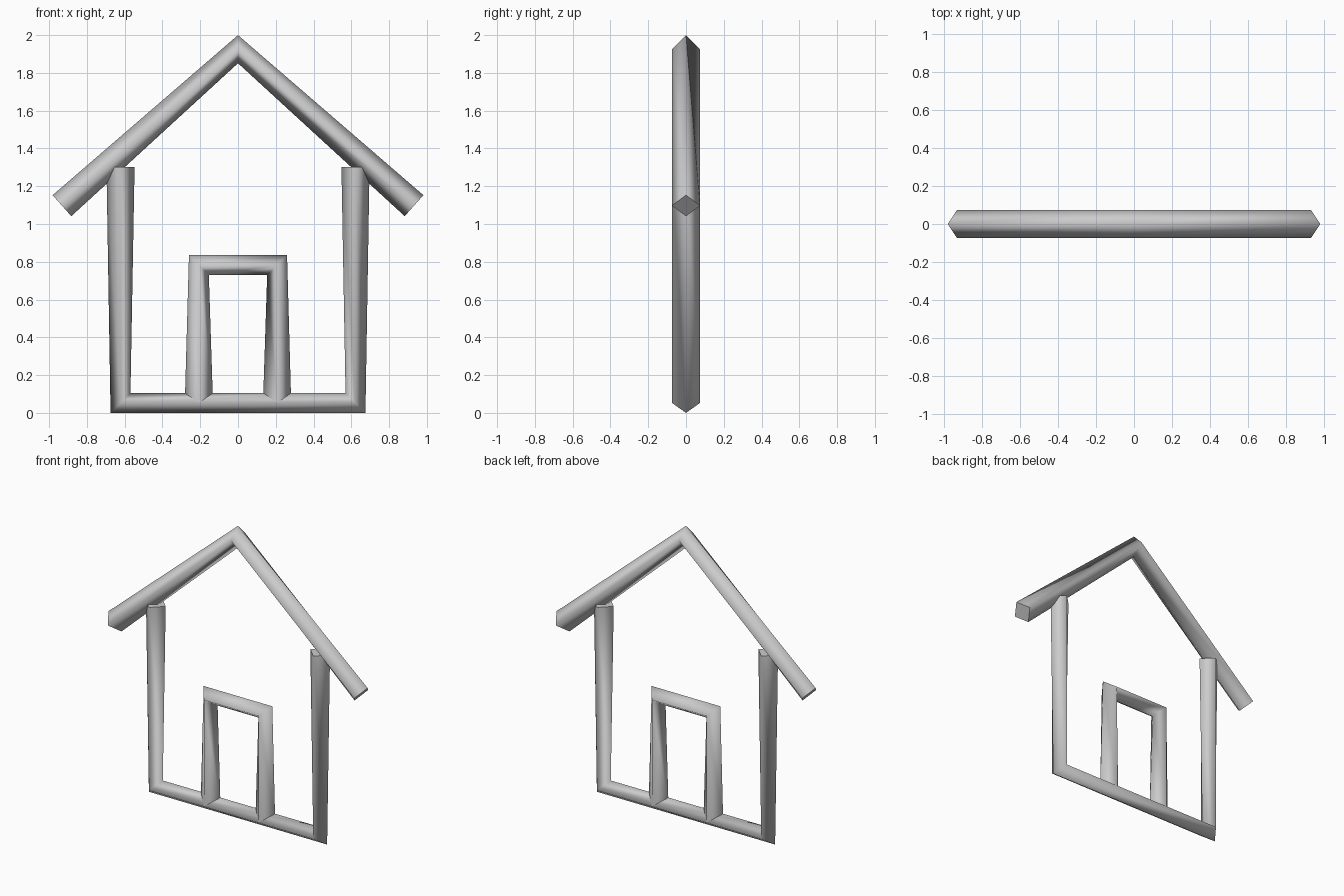
import bpy, bmesh
from mathutils import Vector

if "Cube" in bpy.data.objects:
    bpy.data.objects.remove(bpy.data.objects["Cube"])

RADIUS = 0.0745

gray = bpy.data.materials.new("light_gray")
gray.diffuse_color = (0.6, 0.6, 0.6, 1)
gray.use_nodes = True
gray.node_tree.nodes["Principled BSDF"].inputs["Base Color"].default_value = gray.diffuse_color


def diamond_tube(name, path):
    """Sweep a four-sided diamond section along an (x, z) path."""
    pts = [Vector((x, 0, z)) for x, z in path]
    bm = bmesh.new()
    rings = []
    for i, p in enumerate(pts):
        # direction at each point, averaged at the corners
        t = Vector()
        if i > 0:
            t += (p - pts[i - 1]).normalized()
        if i < len(pts) - 1:
            t += (pts[i + 1] - p).normalized()
        t.normalize()
        side = Vector((-t.z, 0, t.x))
        depth = Vector((0, 1, 0))
        rings.append([bm.verts.new(p + d * RADIUS)
                      for d in (side, depth, -side, -depth)])
    for a, b in zip(rings, rings[1:]):
        for k in range(4):
            n = (k + 1) % 4
            bm.faces.new((a[k], a[n], b[n], b[k])).smooth = True
    # flat end caps
    bm.faces.new(rings[0][::-1])
    bm.faces.new(rings[-1])
    bmesh.ops.recalc_face_normals(bm, faces=bm.faces)
    mesh = bpy.data.meshes.new(name)
    bm.to_mesh(mesh)
    bm.free()
    mesh.materials.append(gray)
    obj = bpy.data.objects.new(name, mesh)
    bpy.context.collection.objects.link(obj)
    return obj


# gable roof
diamond_tube("roof", [(-0.932, 1.097), (0, 1.9255), (0.932, 1.097)])
# walls and floor beam in one run
diamond_tube("walls_and_floor", [(-0.622, 1.303), (-0.622, 0.0527),
                                 (0.622, 0.0527), (0.622, 1.303)])
# door frame standing in the floor beam
diamond_tube("door_frame", [(-0.207, 0.055), (-0.207, 0.782),
                            (0.207, 0.782), (0.207, 0.055)])
